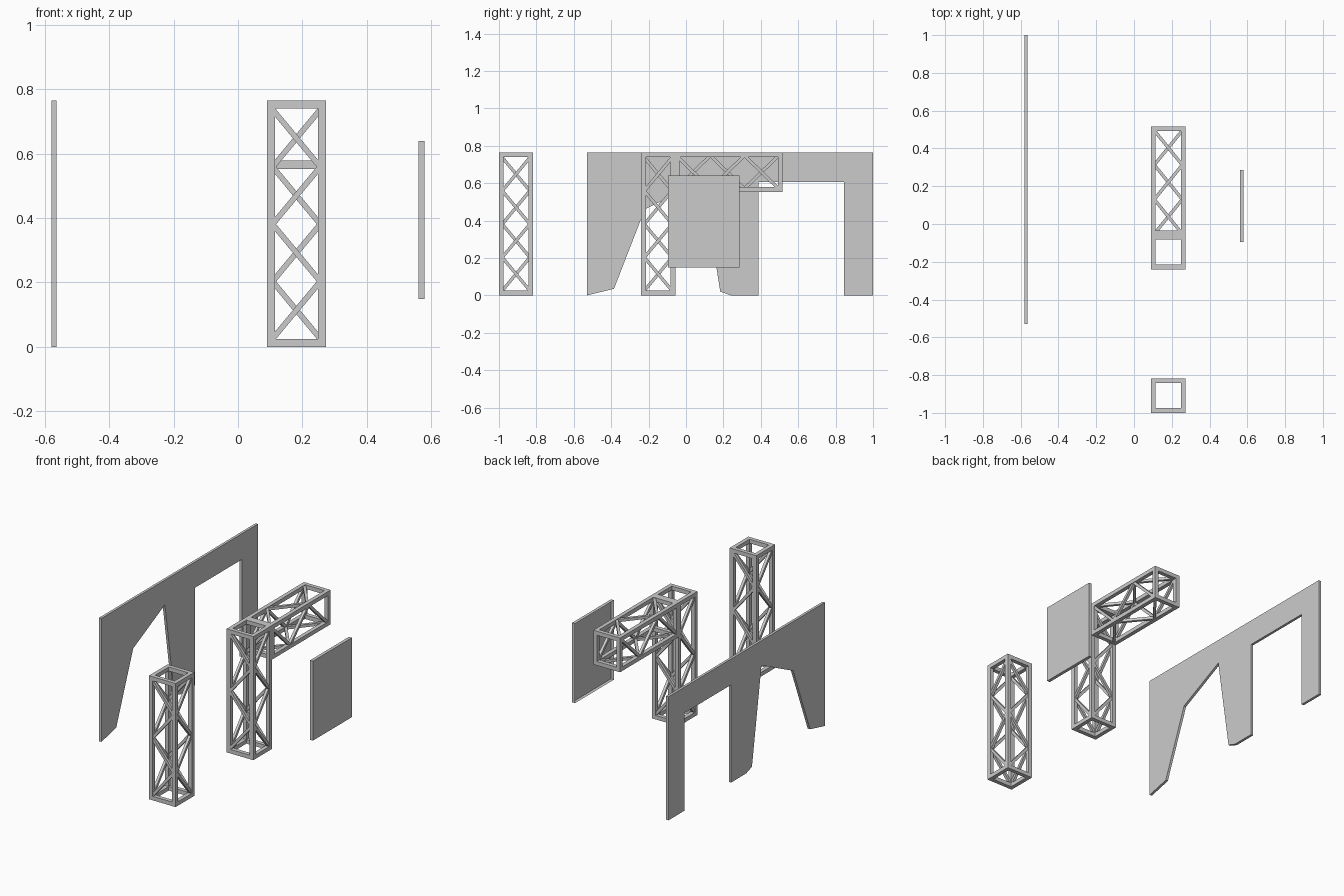
import bpy, bmesh
from mathutils import Vector, Matrix

if "Cube" in bpy.data.objects:
    bpy.data.objects.remove(bpy.data.objects["Cube"])

X0, X1 = 0.09, 0.273      # truss sides in x
W = 0.183                 # truss width
T = 0.025                 # frame bar size
D = 0.017                 # brace size
H = 0.765                 # overall height


def finish(bm, name):
    bmesh.ops.recalc_face_normals(bm, faces=bm.faces)
    me = bpy.data.meshes.new(name)
    bm.to_mesh(me)
    bm.free()
    ob = bpy.data.objects.new(name, me)
    bpy.context.collection.objects.link(ob)
    return ob


def box(bm, lo, hi):
    lo, hi = Vector(lo), Vector(hi)
    m = Matrix.Translation((lo + hi) / 2) @ Matrix.Diagonal((*(hi - lo), 1))
    bmesh.ops.create_cube(bm, size=1, matrix=m)


def brace(bm, a, b, normal):
    # square bar from a to b, lying flat in the face with this normal
    a, b, n = Vector(a), Vector(b), Vector(normal)
    d = b - a
    u = d.normalized()
    v = n.cross(u)
    rot = Matrix((u, v, n)).transposed().to_4x4()
    m = Matrix.Translation((a + b) / 2) @ rot @ Matrix.Diagonal((d.length, D, D, 1))
    bmesh.ops.create_cube(bm, size=1, matrix=m)


def truss(name, size, axis, origin, start, stop, segs, end_lo=True):
    """Box truss along one axis: four chords, end frames, zigzag braces."""
    bm = bmesh.new()
    o = Vector(origin)
    p, q = [i for i in range(3) if i != axis]
    # chords
    for cp in (0, size[p] - T):
        for cq in (0, size[q] - T):
            lo = Vector((0, 0, 0))
            lo[p], lo[q] = cp, cq
            hi = lo + Vector((T, T, T))
            hi[axis] = size[axis]
            box(bm, o + lo, o + hi)
    # square end frames
    for e in ([0] if end_lo else []) + [size[axis] - T]:
        for along, across in ((p, q), (q, p)):
            for c in (0, size[across] - T):
                lo = Vector((0, 0, 0))
                lo[axis], lo[across], lo[along] = e, c, T
                hi = lo + Vector((T, T, T))
                hi[along] = size[along] - T
                box(bm, o + lo, o + hi)
    # zigzags, mirrored on opposite faces
    step = (stop - start) / segs
    for along, across in ((p, q), (q, p)):
        n = Vector((0, 0, 0))
        n[across] = 1
        for side, c in enumerate((T / 2, size[across] - T / 2)):
            for i in range(segs):
                ends = [T * 0.7, size[along] - T * 0.7]
                if (i + side) % 2:
                    ends.reverse()
                pts = []
                for k in (0, 1):
                    v = Vector((0, 0, 0))
                    v[axis] = start + step * (i + k)
                    v[across], v[along] = c, ends[k]
                    pts.append(o + v)
                brace(bm, *pts, n)
    return finish(bm, name)


# Free-standing tower and the tower carrying the arm
for name, y in (("front_truss_tower", -1.0), ("middle_truss_tower", -0.24)):
    truss(name, (X1 - X0, W, H), 2, (X0, y, 0), 0.025, H - 0.028, 4)

# Horizontal arm running back from the middle tower
truss("truss_arm", (X1 - X0, 0.577, 0.212), 1, (X0, -0.06, H - 0.212),
      0.008, 0.555, 3)

# Tall wall with a slanted arch and a square doorway
profile = [(-0.53, 0), (-0.385, 0.035), (-0.22, 0.46), (0.09, 0.612),
           (0.183, 0.02), (0.24, 0), (0.387, 0), (0.387, 0.605),
           (0.845, 0.605), (0.845, 0), (1.0, 0), (1.0, H), (-0.53, H)]
bm = bmesh.new()
face = bm.faces.new([bm.verts.new((-0.58, y, z)) for y, z in profile])
ext = bmesh.ops.extrude_face_region(bm, geom=[face], use_keep_orig=True)
bmesh.ops.translate(bm, vec=(0.016, 0, 0),
                    verts=[g for g in ext["geom"] if isinstance(g, bmesh.types.BMVert)])
finish(bm, "arched_wall")

# Floating panel: shallow tray, open on its inner side
bm = bmesh.new()
box(bm, (0.56, -0.095, 0.148), (0.58, 0.285, 0.64))
bm.normal_update()
bmesh.ops.delete(bm, geom=[f for f in bm.faces if f.normal.x < -0.9], context='FACES')
tray = finish(bm, "side_panel")
